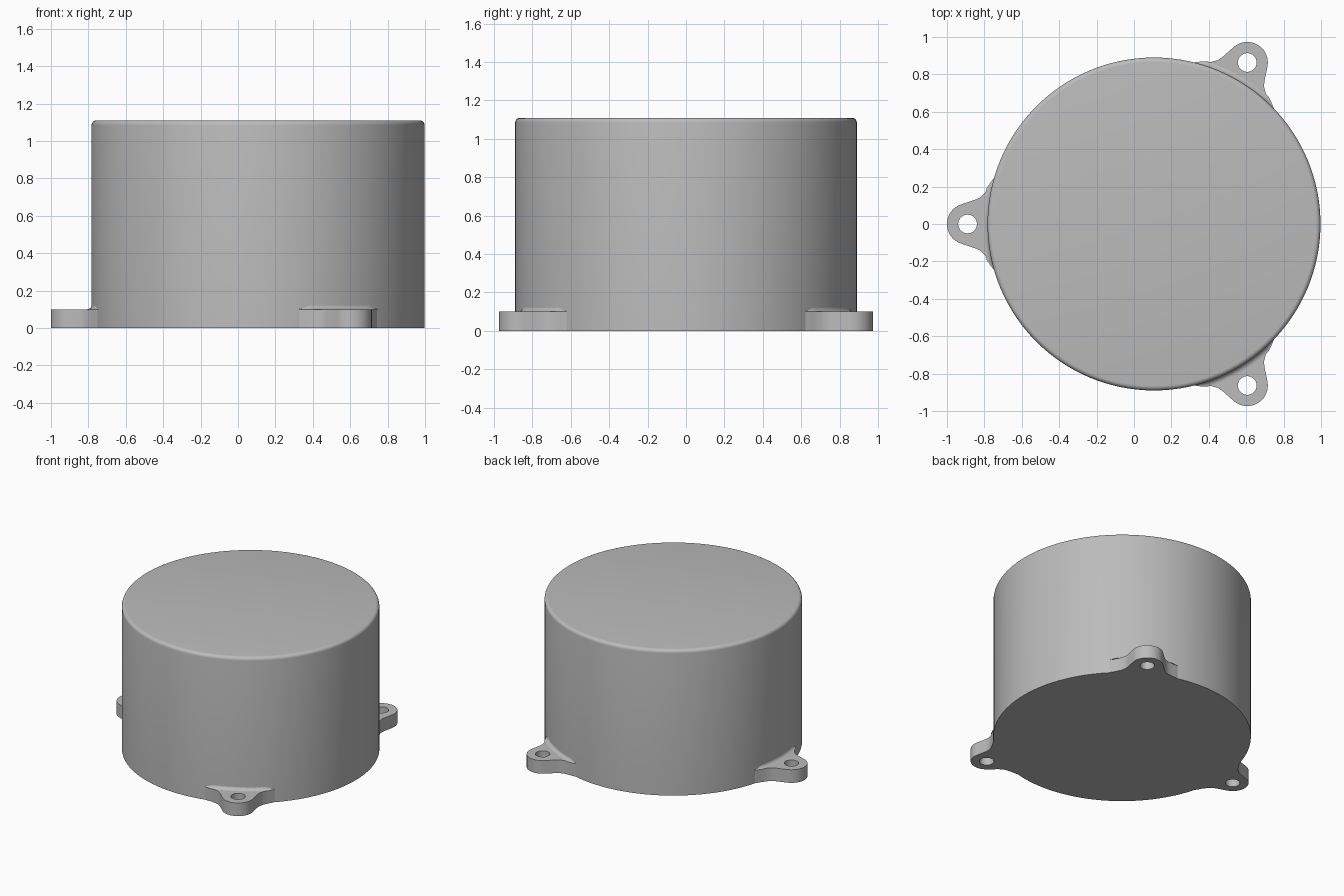
import bpy, bmesh
from math import sin, cos, pi, radians

if "Cube" in bpy.data.objects:
    bpy.data.objects.remove(bpy.data.objects["Cube"], do_unlink=True)

CX, R, H = 0.107, 0.89, 1.11        # body centre, radius, height
EAR, TIP, HOLE, THICK = 0.997, 0.11, 0.05, 0.10

grey = bpy.data.materials.new("light_grey")
grey.use_nodes = True
colour = (0.5, 0.5, 0.5, 1)
grey.diffuse_color = colour
grey.node_tree.nodes["Principled BSDF"].inputs["Base Color"].default_value = colour


def finish(obj, angle=35):
    bpy.ops.object.select_all(action='DESELECT')
    obj.select_set(True)
    bpy.context.view_layer.objects.active = obj
    if obj.type == 'CURVE':
        bpy.ops.object.convert(target='MESH')
        obj = bpy.context.object
        bm = bmesh.new()
        bm.from_mesh(obj.data)
        bmesh.ops.remove_doubles(bm, verts=bm.verts, dist=0.0005)
        bmesh.ops.recalc_face_normals(bm, faces=bm.faces)
        bm.to_mesh(obj.data)
        bm.free()
    obj.data.materials.clear()
    obj.data.materials.append(grey)
    bpy.ops.object.shade_smooth_by_angle(angle=radians(angle))


def add(name, data, turn=0):
    obj = bpy.data.objects.new(name, data)
    obj.location.x = CX
    obj.rotation_euler.z = turn
    bpy.context.collection.objects.link(obj)
    return obj


# Cylindrical body with a rounded top rim
bm = bmesh.new()
bmesh.ops.create_cone(bm, cap_ends=True, segments=128, radius1=R, radius2=R, depth=H)
bmesh.ops.translate(bm, verts=bm.verts, vec=(0, 0, H / 2))
rim = [e for e in bm.edges if all(v.co.z > H - 0.01 for v in e.verts)]
bmesh.ops.bevel(bm, geom=rim, offset=0.025, segments=5, profile=0.5, affect='EDGES')
mesh = bpy.data.meshes.new("body")
bm.to_mesh(mesh)
bm.free()
finish(add("body", mesh))


def arc(cx, r, start, end, n):
    steps = [radians(start + (end - start) * i / n) for i in range(n + 1)]
    return [(cx + r * cos(a), r * sin(a)) for a in steps]


# Ear outline: round tip, flared flanks, inner edge just inside the body
flank = [(0.955, 0.130), (0.929, 0.143), (0.905, 0.167), (0.881, 0.201), (0.866, 0.228)]
root = arc(0, R - 0.006, 16.5, -16.5, 16)
outline = (arc(EAR, TIP, -71, 71, 24) + flank + root
           + [(x, -y) for x, y in reversed(flank)])


def make_ear(name, turn):
    curve = bpy.data.curves.new(name, 'CURVE')
    curve.dimensions = '2D'
    curve.fill_mode = 'BOTH'
    curve.extrude = THICK / 2
    for pts in (outline, arc(EAR, HOLE, 0, 348.75, 31)):
        spline = curve.splines.new('POLY')
        spline.points.add(len(pts) - 1)
        for p, (x, y) in zip(spline.points, pts):
            p.co = (x, y, 0, 1)
        spline.use_cyclic_u = True
    ear = add(name, curve, turn)
    ear.location.z = THICK / 2
    finish(ear)


# Concave fillet blending the ear's upper face into the body wall
def make_fillet(name, turn):
    bm = bmesh.new()
    rows = []
    for i in range(25):
        deg = -16 + 32 * i / 24
        r = 0.026 * min(1, (16.2 - abs(deg)) / 4)
        row = []
        for k in range(6):
            t = pi / 2 * k / 5
            rad = R - 0.001 + r * (1 - sin(t))
            z = THICK + r * (1 - cos(t))
            a = radians(deg)
            row.append(bm.verts.new((rad * cos(a), rad * sin(a), z)))
        rows.append(row)
    for a, b in zip(rows, rows[1:]):
        for k in range(5):
            bm.faces.new((a[k], b[k], b[k + 1], a[k + 1]))
    mesh = bpy.data.meshes.new(name)
    bm.to_mesh(mesh)
    bm.free()
    finish(add(name, mesh, turn), 60)


for label, deg in (("right", 180), ("back_left", 60), ("front_left", -60)):
    make_ear(label + "_mounting_ear", radians(deg))
    make_fillet(label + "_ear_fillet", radians(deg))
